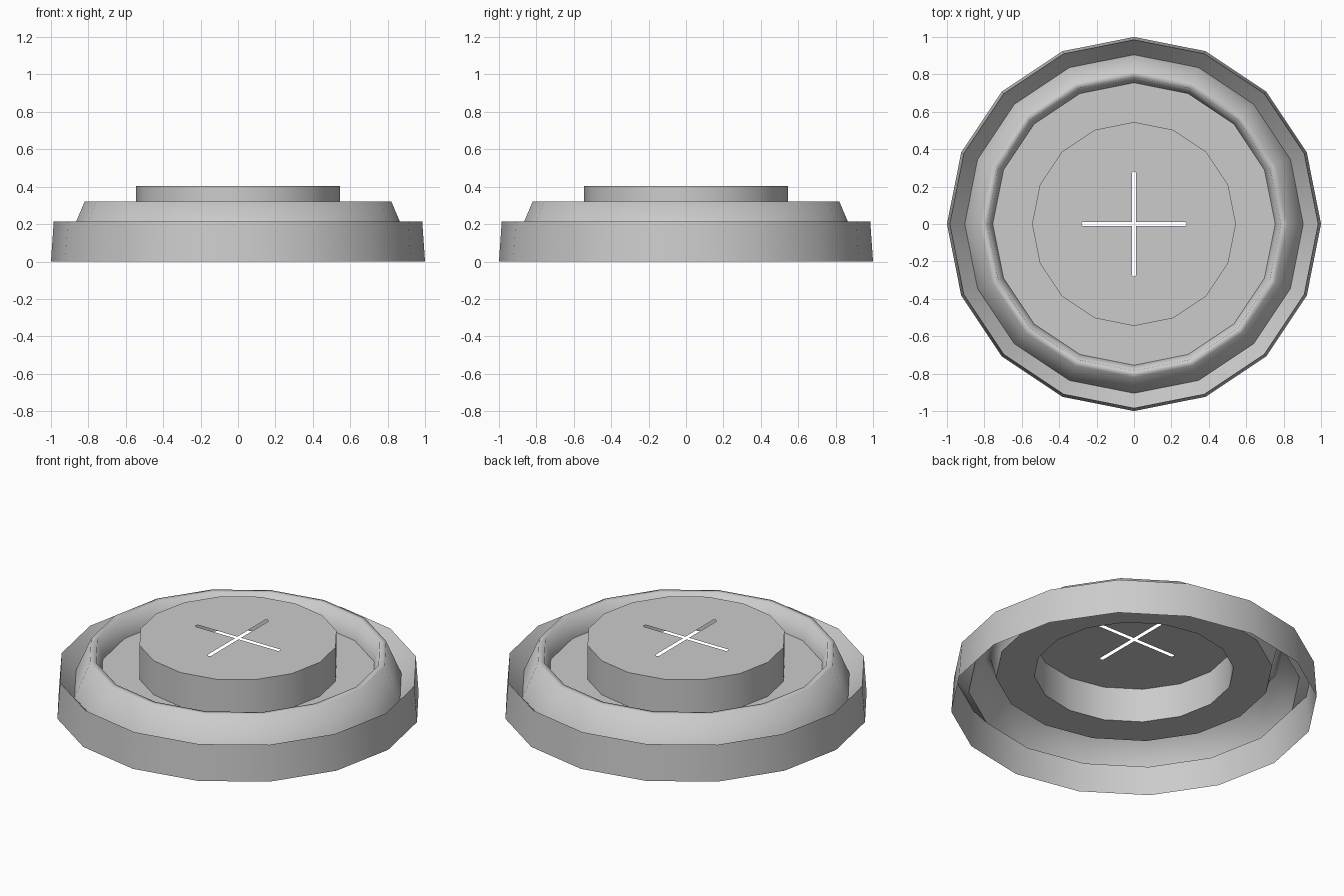
import bpy, bmesh, math
from mathutils import Matrix

SIDES = 16

cube = bpy.data.objects.get("Cube")
if cube:
    bpy.data.objects.remove(cube)

# Single plastic colour
plastic = bpy.data.materials.new("light_grey_plastic")
plastic.use_nodes = True
grey = (0.6, 0.6, 0.6, 1)
plastic.diffuse_color = grey
plastic.node_tree.nodes["Principled BSDF"].inputs["Base Color"].default_value = grey


def finish(name, bm, smooth=True):
    mesh = bpy.data.meshes.new(name)
    for face in bm.faces:
        face.smooth = smooth
    bm.to_mesh(mesh)
    bm.free()
    mesh.materials.append(plastic)
    obj = bpy.data.objects.new(name, mesh)
    bpy.context.collection.objects.link(obj)
    return obj


def lathe(name, profile, smooth=True):
    """Spin (radius, height) points, outside to inside, into an open thin shell."""
    bm = bmesh.new()
    rings = []
    for r, z in profile:
        angles = [math.tau * i / SIDES for i in range(SIDES)]
        rings.append([bm.verts.new((r * math.cos(a), r * math.sin(a), z)) for a in angles])
    for low, high in zip(rings, rings[1:]):
        for i in range(SIDES):
            j = (i + 1) % SIDES
            bm.faces.new((low[i], low[j], high[j], high[i]))
    return finish(name, bm, smooth)


# Shared rings of the lid section
foot, rim, groove = (1.0, 0), (0.985, 0.215), (0.905, 0.12)
floor_edge, button_base, button_edge = (0.755, 0.2), (0.545, 0.2), (0.545, 0.405)

lathe("outer_skirt", [foot, rim])
lathe("groove_slope", [rim, groove])
lathe("raised_ring", [groove, (0.82, 0.32), (0.785, 0.32), floor_edge])
lathe("recessed_floor", [floor_edge, button_base], smooth=False)
lathe("button_wall", [button_base, button_edge])

# Button top: four equal quarters that leave a cross-shaped straw slit open
radius, height = button_edge
slit, tip, shoulder = 0.012, 0.283, 0.273
arc = [math.tau * i / SIDES for i in range(SIDES // 4 + 1)]
outline = [(radius * math.cos(a), radius * math.sin(a)) for a in arc]
outline += [(0, tip), (slit, shoulder), (slit, slit), (shoulder, slit), (tip, 0)]
bm = bmesh.new()
for quarter in range(4):
    turn = Matrix.Rotation(quarter * math.pi / 2, 4, "Z")
    verts = [bm.verts.new((x, y, height)) for x, y in outline]
    bmesh.ops.transform(bm, matrix=turn, verts=verts)
    bm.faces.new(verts)
bmesh.ops.remove_doubles(bm, verts=bm.verts, dist=0.0001)
finish("button_top", bm, smooth=False)
